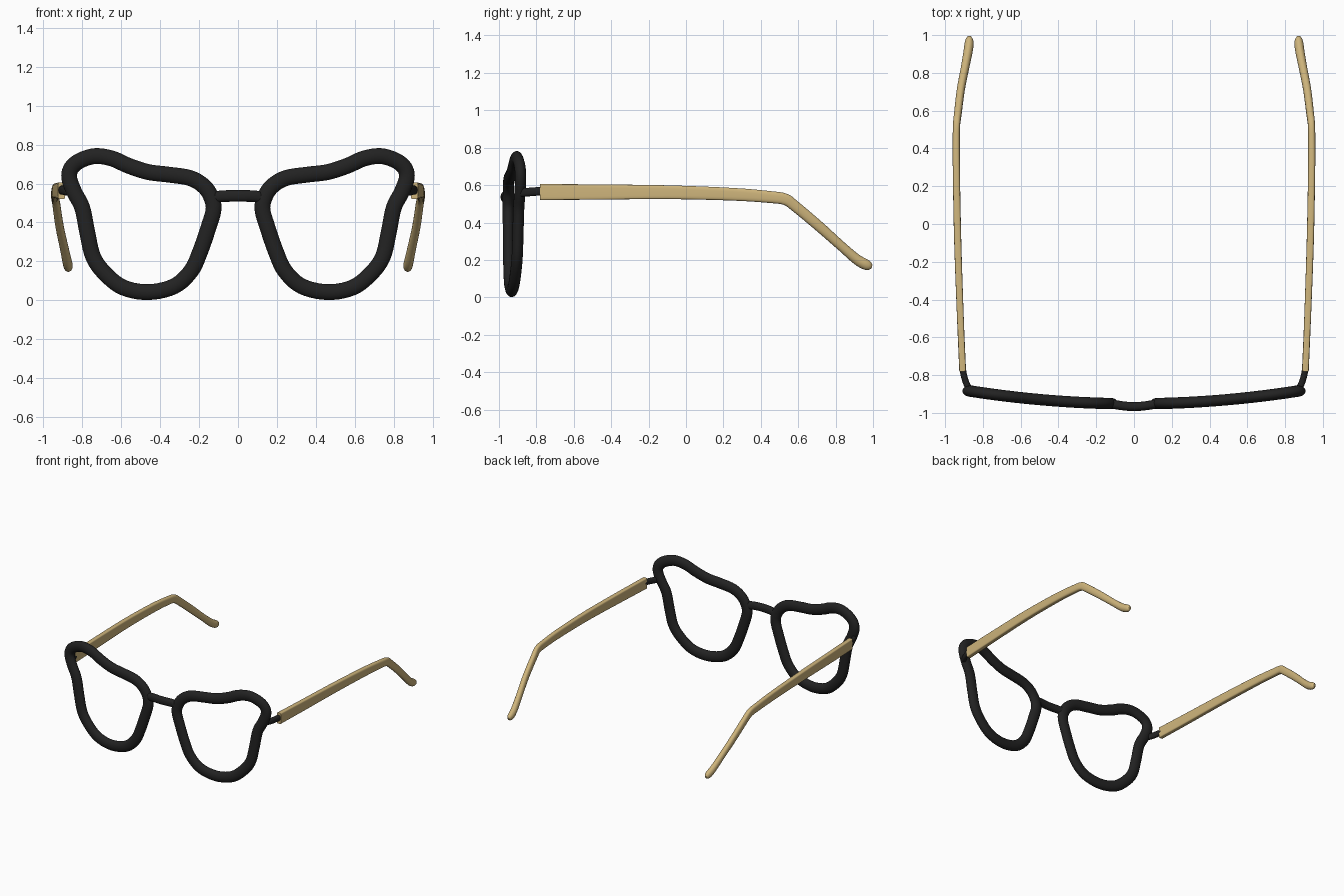
import bpy
import bmesh
import math
from mathutils import Vector

cube = bpy.data.objects.get("Cube")
if cube:
    bpy.data.objects.remove(cube, do_unlink=True)


def material(name, rgb):
    mat = bpy.data.materials.new(name)
    mat.use_nodes = True
    mat.diffuse_color = (*rgb, 1)
    mat.node_tree.nodes["Principled BSDF"].inputs["Base Color"].default_value = (*rgb, 1)
    return mat


black = material("matte black", (0.016, 0.016, 0.016))
gold = material("pale gold", (0.62, 0.46, 0.20))


def spline(rows, steps, closed=False):
    """Catmull-Rom interpolation of equal-length rows."""
    n = len(rows)
    out = []
    for i in range(n if closed else n - 1):
        ids = [i - 1, i, i + 1, i + 2]
        ids = [j % n if closed else min(max(j, 0), n - 1) for j in ids]
        p0, p1, p2, p3 = (rows[j] for j in ids)
        for s in range(steps):
            t = s / steps
            out.append([b + 0.5 * t * (c - a + t * (2*a - 5*b + 4*c - d + t * (3*(b - c) + d - a)))
                        for a, b, c, d in zip(p0, p1, p2, p3)])
    if not closed:
        out.append(list(rows[-1]))
    return out


def sweep(name, rows, side, mat, closed=False, mirror=True, sides=20):
    """Rows hold x, y, z, half height, half thickness, superellipse exponent."""
    bm = bmesh.new()
    pts = [Vector(r[:3]) for r in rows]
    n = len(rows)
    rings = []
    for i, (p, row) in enumerate(zip(pts, rows)):
        after = pts[(i + 1) % n] if closed else pts[min(i + 1, n - 1)]
        before = pts[i - 1] if closed else pts[max(i - 1, 0)]
        tangent = (after - before).normalized()
        up = tangent.cross(Vector(side)).normalized()
        across = up.cross(tangent)
        high, thick, power = row[3:]
        ring = []
        for k in range(sides):
            ang = math.tau * (k + 0.5) / sides
            c, s = math.cos(ang), math.sin(ang)
            u = math.copysign(abs(c) ** (2 / power), c) * high
            v = math.copysign(abs(s) ** (2 / power), s) * thick
            ring.append(bm.verts.new(p + up * u + across * v))
        rings.append(ring)
    for i in range(n if closed else n - 1):
        a, b = rings[i], rings[(i + 1) % n]
        for k in range(sides):
            m = (k + 1) % sides
            bm.faces.new((a[k], a[m], b[m], b[k]))
    if not closed:
        bm.faces.new(rings[0])
        bm.faces.new(rings[-1])
    bmesh.ops.recalc_face_normals(bm, faces=bm.faces)
    mesh = bpy.data.meshes.new(name)
    bm.to_mesh(mesh)
    bm.free()
    mesh.materials.append(mat)
    obj = bpy.data.objects.new(name, mesh)
    bpy.context.collection.objects.link(obj)
    bpy.ops.object.select_all(action="DESELECT")
    obj.select_set(True)
    bpy.context.view_layer.objects.active = obj
    bpy.ops.object.shade_smooth_by_angle(angle=math.radians(40))
    if mirror:
        obj.modifiers.new("mirror", "MIRROR").use_clip = False
    return obj


# Lens rims: an upswept outline wrapped gently backwards
outline = [(.867, .628), (.841, .556), (.80, .474), (.774, .346), (.744, .223), (.682, .136),
           (.59, .066), (.462, .042), (.328, .072), (.241, .151), (.195, .249), (.154, .367),
           (.126, .464), (.136, .526), (.174, .585), (.246, .628), (.359, .646), (.462, .659),
           (.564, .692), (.646, .728), (.733, .741), (.81, .718), (.856, .68)]
rim = [(x, -.952 + .09 * x * x, z, .041, .030, 2) for x, z in outline]
sweep("lens_rims", spline(rim, 5, True), (0, 1, 0), black, closed=True)

# Nose bridge: short bar bowed forwards
half = [(.14, -.945, .52), (.09, -.958, .534), (.0, -.967, .536)]
bar = half + [(-x, y, z) for x, y, z in half[-2::-1]]
sweep("nose_bridge", spline([(*p, .030, .024, 2.3) for p in bar], 5), (0, 1, 0), black, mirror=False)

# Hinges: curved links between rims and temples
link = [(.862, -.89, .56), (.885, -.85, .562), (.901, -.80, .566), (.907, -.76, .566)]
sweep("hinges", spline([(*p, .023, .017, 2.5) for p in link], 4), (1, 0, 0), black)

# Temples: flat arms that bend down and round off behind the ear
arm = [(.907, -.78, .563, .043, .018, 7), (.919, -.50, .563, .041, .018, 6),
       (.933, -.10, .562, .037, .019, 5), (.940, .25, .551, .034, .019, 4),
       (.941, .45, .536, .032, .019, 3), (.939, .53, .524, .031, .019, 3),
       (.933, .58, .490, .029, .020, 2.6), (.917, .71, .381, .028, .021, 2.4),
       (.894, .83, .274, .026, .022, 2.2), (.879, .91, .205, .028, .024, 2),
       (.873, .955, .178, .029, .024, 2), (.872, .980, .168, .023, .018, 2),
       (.872, .994, .164, .010, .008, 2)]
sweep("temples", spline(arm, 4), (1, 0, 0), gold)
